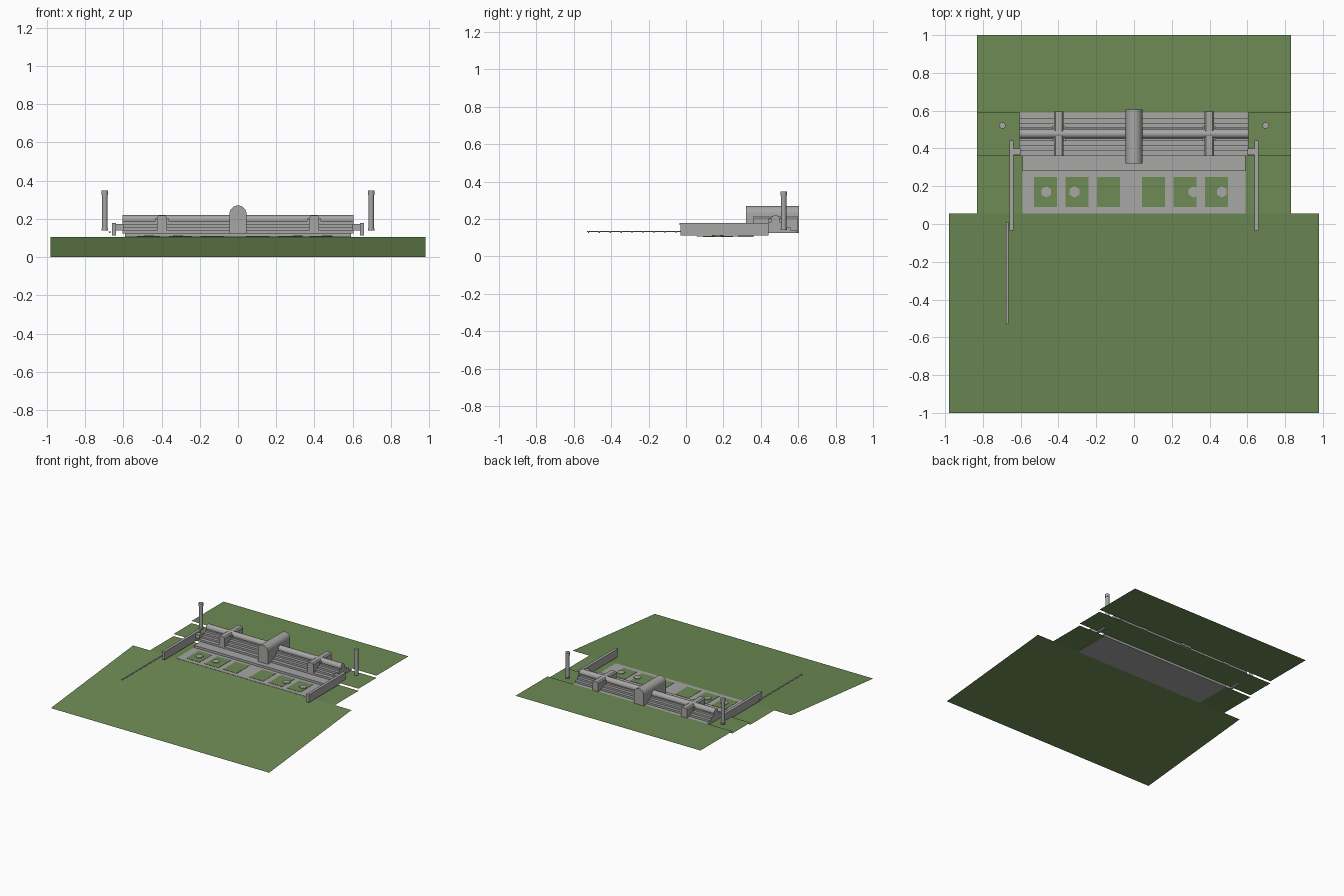
import bpy, bmesh, math
from mathutils import Matrix

cube = bpy.data.objects.get("Cube")
if cube:
    bpy.data.objects.remove(cube, do_unlink=True)


def material(name, rgb):
    m = bpy.data.materials.new(name)
    m.use_nodes = True
    m.diffuse_color = (*rgb, 1)
    m.node_tree.nodes["Principled BSDF"].inputs["Base Color"].default_value = (*rgb, 1)
    return m


GRASS = material("grass green", (0.155, 0.26, 0.09))
STONE = material("stone grey", (0.39, 0.385, 0.38))


def finish(name, bm, mat, smooth=False):
    mesh = bpy.data.meshes.new(name)
    bmesh.ops.recalc_face_normals(bm, faces=bm.faces)
    bm.to_mesh(mesh)
    bm.free()
    ob = bpy.data.objects.new(name, mesh)
    bpy.context.collection.objects.link(ob)
    mesh.materials.append(mat)
    if smooth:
        bpy.ops.object.select_all(action='DESELECT')
        ob.select_set(True)
        bpy.context.view_layer.objects.active = ob
        bpy.ops.object.shade_smooth_by_angle()
    return ob


def sheet(name, x, y0, y1, z0, z1):
    bm = bmesh.new()
    bm.faces.new([bm.verts.new(p) for p in
                  ((-x, y0, z0), (x, y0, z0), (x, y1, z1), (-x, y1, z1))])
    return finish(name, bm, GRASS)


def add_box(bm, x0, x1, y0, y1, z0, z1):
    m = Matrix.Translation(((x0 + x1) / 2, (y0 + y1) / 2, (z0 + z1) / 2))
    m = m @ Matrix.Diagonal((x1 - x0, y1 - y0, z1 - z0, 1))
    bmesh.ops.create_cube(bm, size=1, matrix=m)


def box(name, *dims, mat=STONE):
    bm = bmesh.new()
    add_box(bm, *dims)
    return finish(name, bm, mat)


def cylinder(name, x, y, z0, z1, r, sides=16, smooth=True):
    bm = bmesh.new()
    bmesh.ops.create_cone(bm, cap_ends=True, segments=sides, radius1=r, radius2=r,
                          depth=z1 - z0, matrix=Matrix.Translation((x, y, (z0 + z1) / 2)))
    return finish(name, bm, STONE, smooth)


def extrude(name, points, vec, smooth=False):
    bm = bmesh.new()
    face = bm.faces.new([bm.verts.new(p) for p in points])
    geo = bmesh.ops.extrude_face_region(bm, geom=[face])["geom"]
    bmesh.ops.translate(bm, vec=vec, verts=[g for g in geo if isinstance(g, bmesh.types.BMVert)])
    return finish(name, bm, STONE, smooth)


# Terraced lawns
sheet("front_slope", 0.98, -1, 0.055, 0, 0.105)
sheet("lower_lawn", 0.83, 0.055, 0.36, 0.105, 0.105)
sheet("middle_lawn", 0.83, 0.36, 0.59, 0.122, 0.122)
sheet("back_lawn", 0.83, 0.59, 1, 0.14, 0.14)

# Paved court with raised terrace
box("court_paving", -0.59, 0.59, 0.055, 0.36, 0.103, 0.107)
box("terrace", -0.59, 0.59, 0.28, 0.36, 0.107, 0.125)

# Stepped gallery on both sides of a long ridge
steps = [(0.36, 0.14), (0.39, 0.155), (0.415, 0.17), (0.44, 0.185)]
profile = [(0.36, 0.124)]
for i, (y, z) in enumerate(steps):
    y_next = steps[i + 1][0] if i < len(steps) - 1 else 0.475
    profile += [(y, z), (y_next, z)]
profile += [(0.95 - y, z) for y, z in reversed(profile)]
extrude("stepped_gallery", [(-0.605, y, z) for y, z in profile], (1.21, 0, 0))

# Rounded ridge
bm = bmesh.new()
bmesh.ops.create_cone(bm, cap_ends=True, segments=20, radius1=0.025, radius2=0.025, depth=1.21,
                      matrix=Matrix.Translation((0, 0.478, 0.195)) @ Matrix.Rotation(math.pi / 2, 4, 'Y'))
finish("ridge_vault", bm, STONE, True)

# Central barrel-vaulted hall
r = 0.044
arch = [(-r, 0.32, 0.124)]
arch += [(-r * math.cos(math.pi * i / 16), 0.32, 0.226 + r * math.sin(math.pi * i / 16))
         for i in range(17)]
arch += [(r, 0.32, 0.124)]
extrude("central_hall", arch, (0, 0.285, 0), True)

# Lawn panels in the court, the same row repeated on each half
for half, offset in (("left", 0), ("right", -0.571)):
    for i, x in enumerate((0.042, 0.209, 0.375)):
        x += offset
        box(f"{half}_lawn_panel_{i + 1}", x, x + 0.122, 0.09, 0.25, 0.106, 0.109, mat=GRASS)

for side, s in (("left", 1), ("right", -1)):
    def mirrored(name, x0, x1, *rest):
        a, b = sorted((s * x0, s * x1))
        return box(f"{side}_{name}", a, b, *rest)

    # Cross pavilion with chamfered roof on each wing
    section = [(-0.026, 0.124), (-0.026, 0.206), (-0.018, 0.217),
               (0.018, 0.217), (0.026, 0.206), (0.026, 0.124)]
    extrude(f"{side}_pavilion", [(s * 0.398 + x, 0.36, z) for x, z in section], (0, 0.235, 0))
    mirrored("pavilion_collar", 0.362, 0.434, 0.44, 0.517, 0.17, 0.203)

    # Flanking wall, its coping and the link to the gallery
    mirrored("flank_wall", 0.638, 0.658, -0.03, 0.44, 0.112, 0.17)
    mirrored("flank_coping", 0.637, 0.66, -0.035, 0.442, 0.168, 0.178)
    mirrored("wall_link", 0.6, 0.64, 0.365, 0.4, 0.14, 0.172)

    # Six-sided plinths
    for i, x in enumerate((0.315, 0.465)):
        cylinder(f"{side}_plinth_{i + 1}", s * x, 0.17, 0.106, 0.114, 0.03, 6, False)

    # Free-standing column with base and capital
    cylinder(f"{side}_column", s * 0.697, 0.522, 0.14, 0.335, 0.0145)
    cylinder(f"{side}_column_base", s * 0.697, 0.522, 0.14, 0.15, 0.0175)
    cylinder(f"{side}_capital", s * 0.697, 0.522, 0.325, 0.348, 0.0175)

# Long handrail with short posts
bm = bmesh.new()
add_box(bm, -0.677, -0.665, -0.53, 0.01, 0.131, 0.135)
for i in range(10):
    y = -0.525 + i * 0.0585
    add_box(bm, -0.675, -0.667, y, y + 0.006, 0.125, 0.132)
finish("handrail", bm, STONE)
